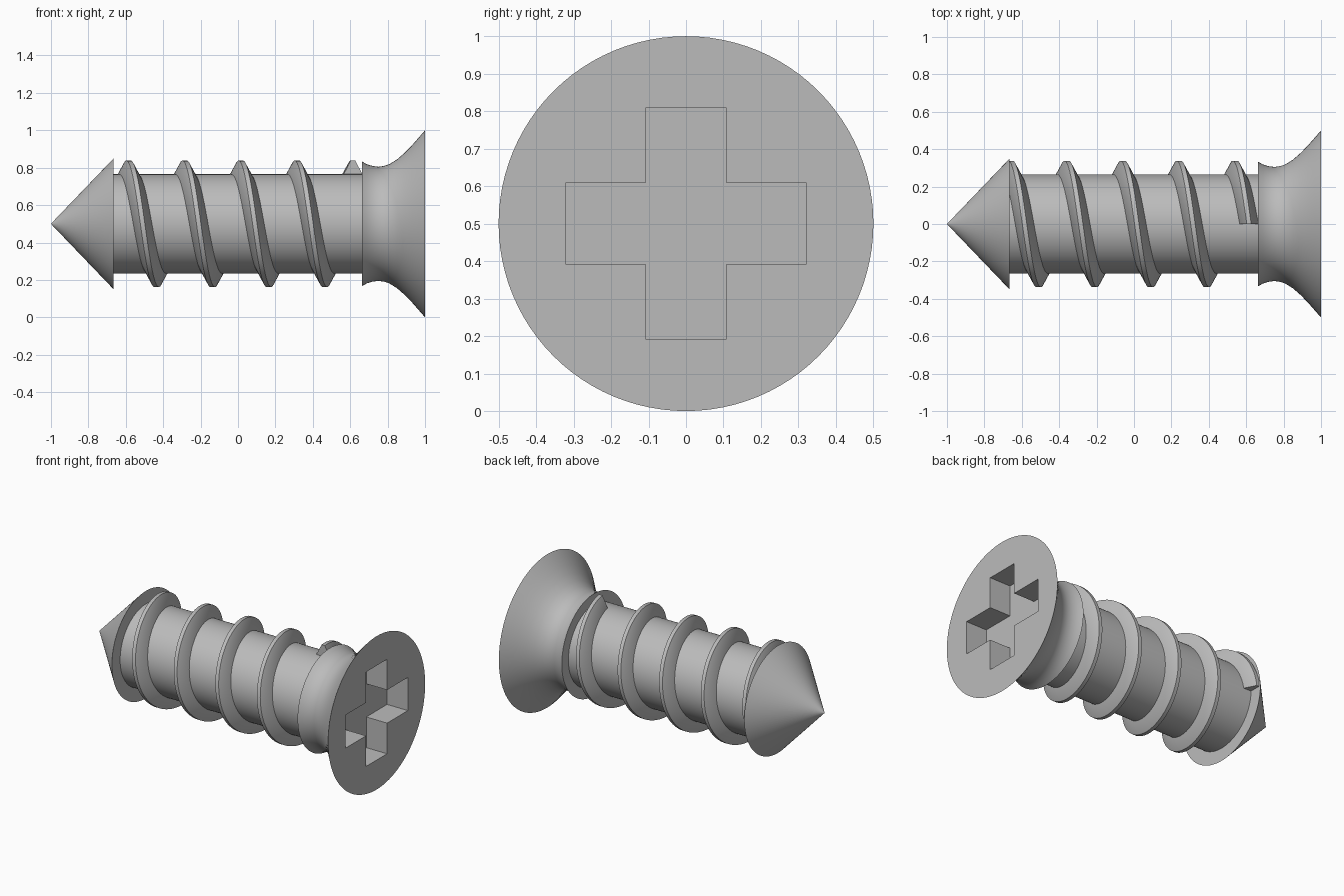
import bpy, bmesh, math
from mathutils import Vector

cube = bpy.data.objects.get("Cube")
if cube:
    bpy.data.objects.remove(cube, do_unlink=True)

AXIS_Z = 0.5
SEGMENTS = 96

steel = bpy.data.materials.new("grey_steel")
steel.use_nodes = True
steel.diffuse_color = (0.5, 0.5, 0.5, 1)
steel.node_tree.nodes["Principled BSDF"].inputs["Base Color"].default_value = (0.5, 0.5, 0.5, 1)


def finish(name, bm, smooth=True):
    bmesh.ops.remove_doubles(bm, verts=bm.verts, dist=1e-5)
    bmesh.ops.recalc_face_normals(bm, faces=bm.faces)
    mesh = bpy.data.meshes.new(name)
    bm.to_mesh(mesh)
    bm.free()
    mesh.materials.append(steel)
    obj = bpy.data.objects.new(name, mesh)
    bpy.context.collection.objects.link(obj)
    obj.location.z = AXIS_Z
    if smooth:
        shade(obj)
    return obj


def shade(obj):
    bpy.ops.object.select_all(action="DESELECT")
    obj.select_set(True)
    bpy.context.view_layer.objects.active = obj
    bpy.ops.object.shade_smooth_by_angle(angle=math.radians(30))


def lathe(name, profile, smooth=True):
    """Turn (x, radius) points around the long axis, with flat end caps."""
    bm = bmesh.new()
    rings = []
    for x, r in profile:
        rings.append([bm.verts.new((x, r * math.cos(a), r * math.sin(a)))
                      for a in (math.tau * i / SEGMENTS for i in range(SEGMENTS))])
    for a, b in zip(rings, rings[1:]):
        for i in range(SEGMENTS):
            j = (i + 1) % SEGMENTS
            bm.faces.new((a[i], a[j], b[j], b[i]))
    bm.faces.new(rings[0])
    bm.faces.new(rings[-1])
    return finish(name, bm, smooth)


# Pointed tip and plain shaft
lathe("tip", [(-1, 0.0005), (-0.665, 0.35)])
lathe("shaft", [(-0.68, 0.265), (0.68, 0.265)])

# Flared head with a waisted neck
head = lathe("head", [(0.663, 0.333), (0.69, 0.318), (0.72, 0.309), (0.75, 0.305),
                      (0.78, 0.309), (0.81, 0.319), (0.85, 0.344), (0.89, 0.379),
                      (0.93, 0.420), (0.965, 0.460), (1, 0.5)], smooth=False)

# Cross recess cut into the head
ARM_Y, ARM_Z, HALF, DEPTH = 0.322, 0.308, 0.108, 0.15
quarter = [(ARM_Y, HALF), (HALF, HALF), (HALF, ARM_Z)]
outline = (quarter + [(-y, z) for y, z in reversed(quarter)]
           + [(-y, -z) for y, z in quarter] + [(y, -z) for y, z in reversed(quarter)])
bm = bmesh.new()
floor = bm.faces.new([bm.verts.new((1 - DEPTH, y, z)) for y, z in outline])
extruded = bmesh.ops.extrude_face_region(bm, geom=[floor], use_keep_orig=True)
bmesh.ops.translate(bm, vec=Vector((DEPTH + 0.1, 0, 0)),
                    verts=[v for v in extruded["geom"] if isinstance(v, bmesh.types.BMVert)])
cutter = finish("recess_cutter", bm, smooth=False)
cutter.hide_render = True
cut = head.modifiers.new("recess", "BOOLEAN")
cut.operation = "DIFFERENCE"
cut.solver = "EXACT"
cut.object = cutter
bpy.context.view_layer.objects.active = head
bpy.ops.object.modifier_apply(modifier=cut.name)
bpy.data.objects.remove(cutter, do_unlink=True)
shade(head)

# Helical thread: a trapezoid section swept from inside the tip to the neck
PITCH, TURNS, START_X = 0.3, 4.25, -0.66
section = [(-0.05, 0.25), (-0.05, 0.265), (-0.012, 0.338),
           (0.012, 0.338), (0.05, 0.265), (0.05, 0.25)]
bm = bmesh.new()
steps = int(TURNS * SEGMENTS)
rows = []
for i in range(steps + 1):
    turn = TURNS * i / steps
    a = math.tau * turn
    rows.append([bm.verts.new((START_X + PITCH * turn + dx, r * math.cos(a), r * math.sin(a)))
                 for dx, r in section])
for a, b in zip(rows, rows[1:]):
    for i in range(len(section)):
        j = (i + 1) % len(section)
        bm.faces.new((a[i], a[j], b[j], b[i]))
bm.faces.new(rows[0])
bm.faces.new(rows[-1])
finish("thread", bm)
